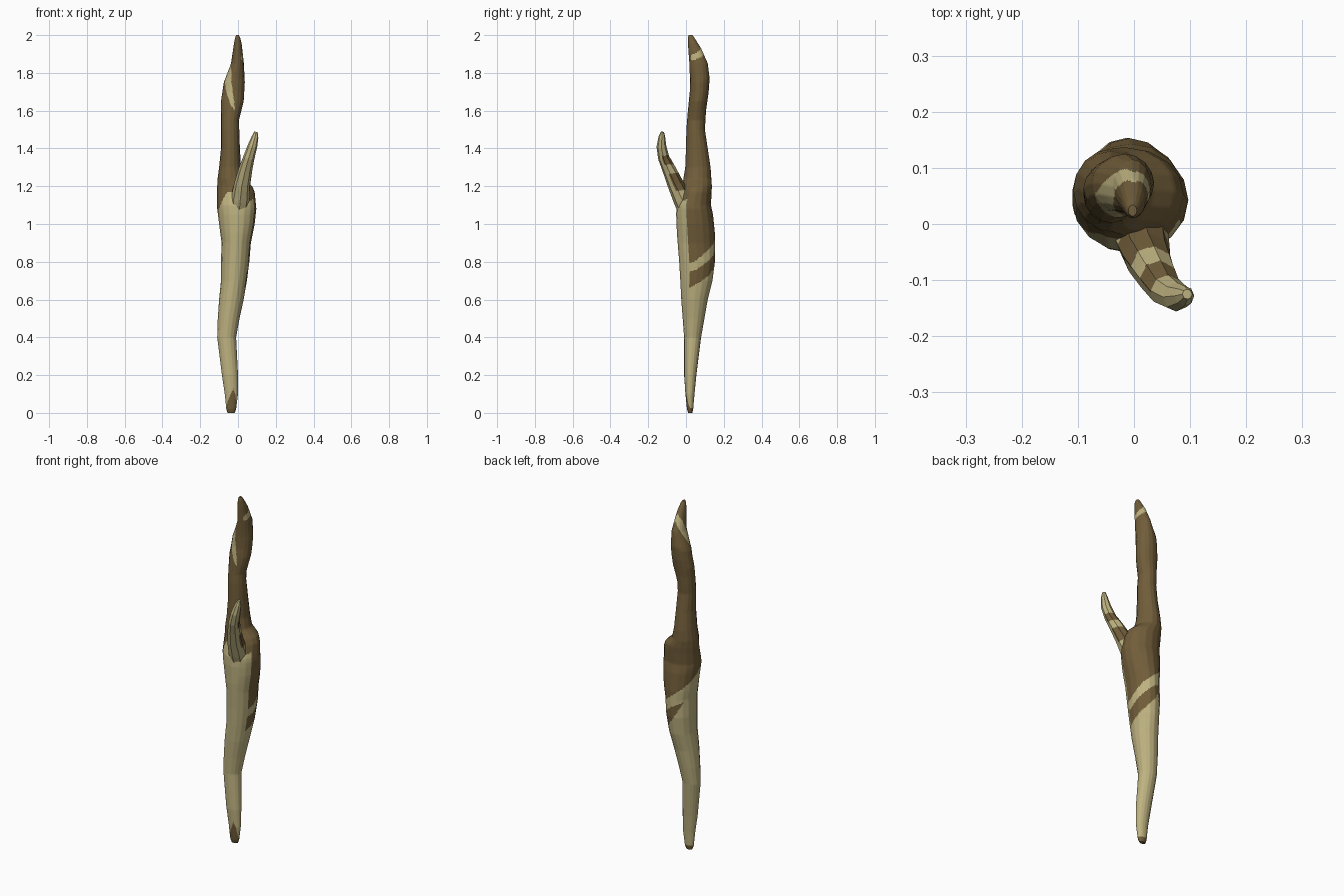
import bpy, bmesh, math
from mathutils import Vector

if "Cube" in bpy.data.objects:
    bpy.data.objects.remove(bpy.data.objects["Cube"])


def material(name, rgb):
    m = bpy.data.materials.new(name)
    m.diffuse_color = (*rgb, 1)
    m.use_nodes = True
    m.node_tree.nodes["Principled BSDF"].inputs["Base Color"].default_value = m.diffuse_color
    return m


bare_wood = material("bare wood", (0.52, 0.45, 0.22))
bark = material("bark", (0.165, 0.11, 0.042))


def lerp_table(rows, t):
    """Interpolate rows (key, values...) linearly at key t."""
    if t <= rows[0][0]:
        return rows[0][1:]
    for a, b in zip(rows, rows[1:]):
        if t <= b[0]:
            f = (t - a[0]) / (b[0] - a[0])
            return tuple(p + (q - p) * f for p, q in zip(a[1:], b[1:]))
    return rows[-1][1:]


def loft(name, ring_at, steps, sides, split, is_bark):
    """Loft polygonal rings; each side is split so colour borders stay crisp."""
    bm = bmesh.new()
    rings = []
    for i in range(steps + 1):
        centre, u, v = ring_at(i / steps)
        corners = [centre + u * math.cos(2 * math.pi * k / sides)
                   + v * math.sin(2 * math.pi * k / sides) for k in range(sides)]
        rings.append([bm.verts.new(corners[k].lerp(corners[(k + 1) % sides], j / split))
                      for k in range(sides) for j in range(split)])
    n = sides * split
    for i in range(steps):
        for k in range(n):
            f = bm.faces.new((rings[i][k], rings[i][(k + 1) % n],
                              rings[i + 1][(k + 1) % n], rings[i + 1][k]))
            az = math.degrees(2 * math.pi * (k + 0.5) / n)
            f.material_index = int(is_bark(f.calc_center_median(), az))
    for ring in (rings[0][::-1], rings[-1]):
        bm.faces.new(ring).material_index = 1
    bmesh.ops.recalc_face_normals(bm, faces=bm.faces)
    me = bpy.data.meshes.new(name)
    bm.to_mesh(me)
    bm.free()
    ob = bpy.data.objects.new(name, me)
    bpy.context.collection.objects.link(ob)
    me.materials.append(bare_wood)
    me.materials.append(bark)
    bpy.context.view_layer.objects.active = ob
    ob.select_set(True)
    bpy.ops.object.shade_smooth_by_angle(angle=math.radians(35))
    ob.select_set(False)
    return ob


# Main stick: height, left, right, front, back
X = [(0, -.055, -.018), (.02, -.062, -.01), (.1, -.07, 0), (.2, -.085, 0), (.4, -.11, -.01),
     (.5, -.107, .008), (.6, -.1, .03), (.7, -.09, .047), (.8, -.09, .06), (.9, -.087, .068),
     (1.0, -.1, .088), (1.08, -.11, .097), (1.17, -.11, .088), (1.2, -.11, .075),
     (1.24, -.108, .03), (1.3, -.1, .016), (1.4, -.09, .01), (1.55, -.09, .005),
     (1.65, -.09, .03), (1.75, -.075, .036), (1.85, -.037, .031), (1.95, -.022, .02),
     (1.985, -.016, .012), (2, -.01, .005)]
Y = [(0, .012, .033), (.02, .005, .038), (.1, -.003, .045), (.2, -.01, .055), (.4, -.01, .08),
     (.6, -.025, .115), (.7, -.03, .14), (.8, -.036, .153), (.95, -.048, .153),
     (1.05, -.052, .143), (1.1, -.05, .132), (1.2, -.02, .137), (1.3, -.004, .13),
     (1.4, 0, .115), (1.5, .002, .1), (1.6, .01, .106), (1.7, .02, .12), (1.77, .021, .125),
     (1.85, .018, .115), (1.93, .012, .08), (1.985, .01, .045), (2, .014, .034)]


def trunk_ring(t):
    z = 2 * t
    (l, r), (f, b) = lerp_table(X, z), lerp_table(Y, z)
    return (Vector(((l + r) / 2, (f + b) / 2, z)),
            Vector(((r - l) / 2, 0, 0)), Vector((0, (b - f) / 2, 0)))


# Bark borders by compass angle (0 right, 90 back, 180 left, 270 front)
BARK_EDGE = [(0, .81), (45, .87), (90, .92), (135, .97), (180, 1.04), (205, 1.08),
             (240, 1.17), (275, 1.17), (280, 1.11), (333, 1.13), (334, .79), (360, .81)]
WEDGE = [(-26, .66, .745), (0, .68, .76), (45, .725, .81), (90, .785, .86), (142, .89, .89)]
STRIPE = [(-60, 1.875, 1.875), (-40, 1.865, 1.895), (0, 1.875, 1.905), (90, 1.9, 1.94),
          (150, 1.85, 1.91), (200, 1.76, 1.85), (240, 1.68, 1.8), (265, 1.63, 1.71),
          (285, 1.605, 1.625), (290, 1.6, 1.6)]
FOOT = [(0, .025), (200, .025), (240, .07), (290, .13), (330, .05), (360, .025)]


def trunk_bark(p, az):
    z = p.z
    signed = az - 360 if az > 300 else az
    if z < lerp_table(FOOT, az)[0]:
        return True
    lo, hi = lerp_table(STRIPE, signed)
    if lo < z < hi:
        return False
    if -27 < signed < 142:
        lo, hi = lerp_table(WEDGE, signed)
        if lo < z < hi:
            return True
    return z > lerp_table(BARK_EDGE, az)[0]


loft("main_stick", trunk_ring, 320, 16, 6, trunk_bark)

# Side twig: step, centre x, y, z, radius
TWIG = [(0, .005, .01, 1.04, .04), (.2, .012, -.018, 1.13, .05), (.4, .022, -.055, 1.21, .043),
        (.6, .04, -.09, 1.29, .036), (.75, .057, -.118, 1.35, .03), (.87, .076, -.13, 1.41, .026),
        (.96, .09, -.128, 1.46, .018), (1, .095, -.125, 1.487, .009)]


def twig_ring(t):
    x, y, z, r = lerp_table(TWIG, t)
    ahead, behind = lerp_table(TWIG, min(1, t + .06)), lerp_table(TWIG, max(0, t - .06))
    axis = (Vector(ahead[:3]) - Vector(behind[:3])).normalized()
    u = Vector((0, 1, 0)).cross(axis).normalized()
    return Vector((x, y, z)), u * r, axis.cross(u) * r


def twig_bark(p, az):
    # bark bands on the upper and rear side; front stays bare
    if 190 < az < 345:
        return False
    z = p.z - .12 * (p.y + .09)
    return 1.17 < z < 1.265 or 1.315 < z < 1.365


twig = loft("side_twig", twig_ring, 120, 8, 6, twig_bark)
twig.data.polygons[-1].material_index = 0
